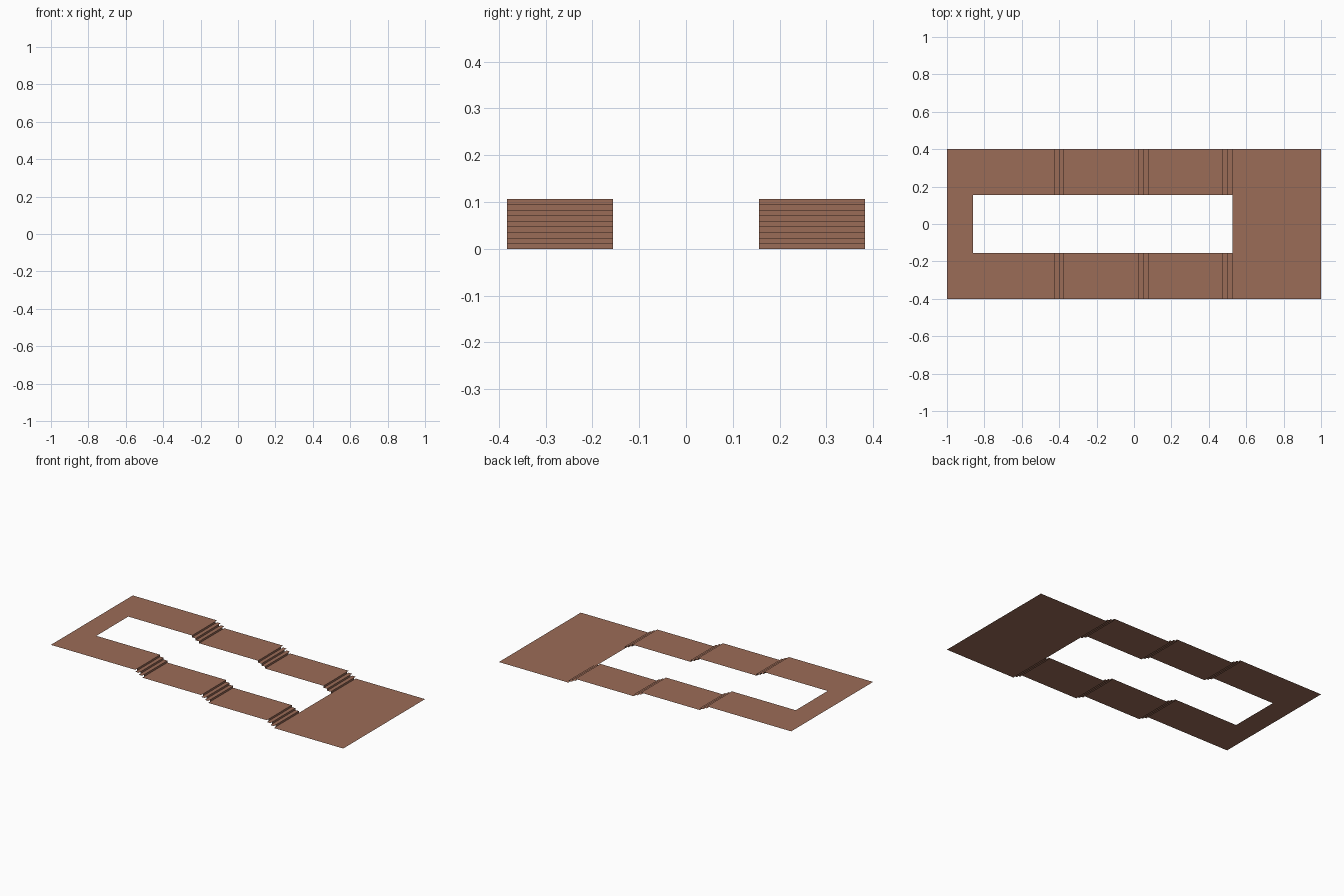
import bpy
import bmesh

cube = bpy.data.objects.get("Cube")
if cube:
    bpy.data.objects.remove(cube, do_unlink=True)

OUTER, INNER, RISER_OUTER = 0.4, 0.156, 0.382
RISE, TREAD = 0.0118, 0.0242
HOLE_BACK, END = -0.86, 1.0
FLIGHTS = [("upper", -0.423), ("middle", 0.028), ("lower", 0.477)]
STEPS = 3

brown = bpy.data.materials.new("terracotta_brown")
brown.use_nodes = True
color = (0.33, 0.15, 0.096, 1)
brown.diffuse_color = color
brown.node_tree.nodes["Principled BSDF"].inputs["Base Color"].default_value = color


def make_sheet(name, quads):
    """Build one object from a list of four-cornered flat panels."""
    bm = bmesh.new()
    for corners in quads:
        bm.faces.new([bm.verts.new(c) for c in corners])
    bmesh.ops.remove_doubles(bm, verts=bm.verts, dist=1e-5)
    mesh = bpy.data.meshes.new(name)
    bm.to_mesh(mesh)
    bm.free()
    mesh.materials.append(brown)
    obj = bpy.data.objects.new(name, mesh)
    bpy.context.collection.objects.link(obj)


def floor(x0, x1, y0, y1, z):
    return [(x0, y0, z), (x1, y0, z), (x1, y1, z), (x0, y1, z)]


def riser(x, y0, y1, z):
    return [(x, y0, z - RISE), (x, y1, z - RISE), (x, y1, z), (x, y0, z)]


def both_sides(x0, x1, z):
    return [floor(x0, x1, -OUTER, -INNER, z), floor(x0, x1, INNER, OUTER, z)]


# Top landing: a cross strip at the far end joins the two walkways
z = RISE * STEPS * len(FLIGHTS)
make_sheet("top_landing_end", [floor(-END, HOLE_BACK, -OUTER, -INNER, z),
                               floor(-END, HOLE_BACK, -INNER, INNER, z),
                               floor(-END, HOLE_BACK, INNER, OUTER, z)])
x = HOLE_BACK

# Side walkways descending through three short flights
for label, start in FLIGHTS:
    make_sheet(label + "_walkways", both_sides(x, start, z))
    treads, risers = [], []
    x = start
    for i in range(STEPS):
        risers += [riser(x, -RISER_OUTER, -INNER, z), riser(x, INNER, RISER_OUTER, z)]
        z -= RISE
        if i < STEPS - 1:
            treads += both_sides(x, x + TREAD, z)
            x += TREAD
    make_sheet(label + "_treads", treads)
    make_sheet(label + "_risers", risers)

# Ground landing
make_sheet("ground_landing", [floor(x, END, -OUTER, OUTER, 0)])
